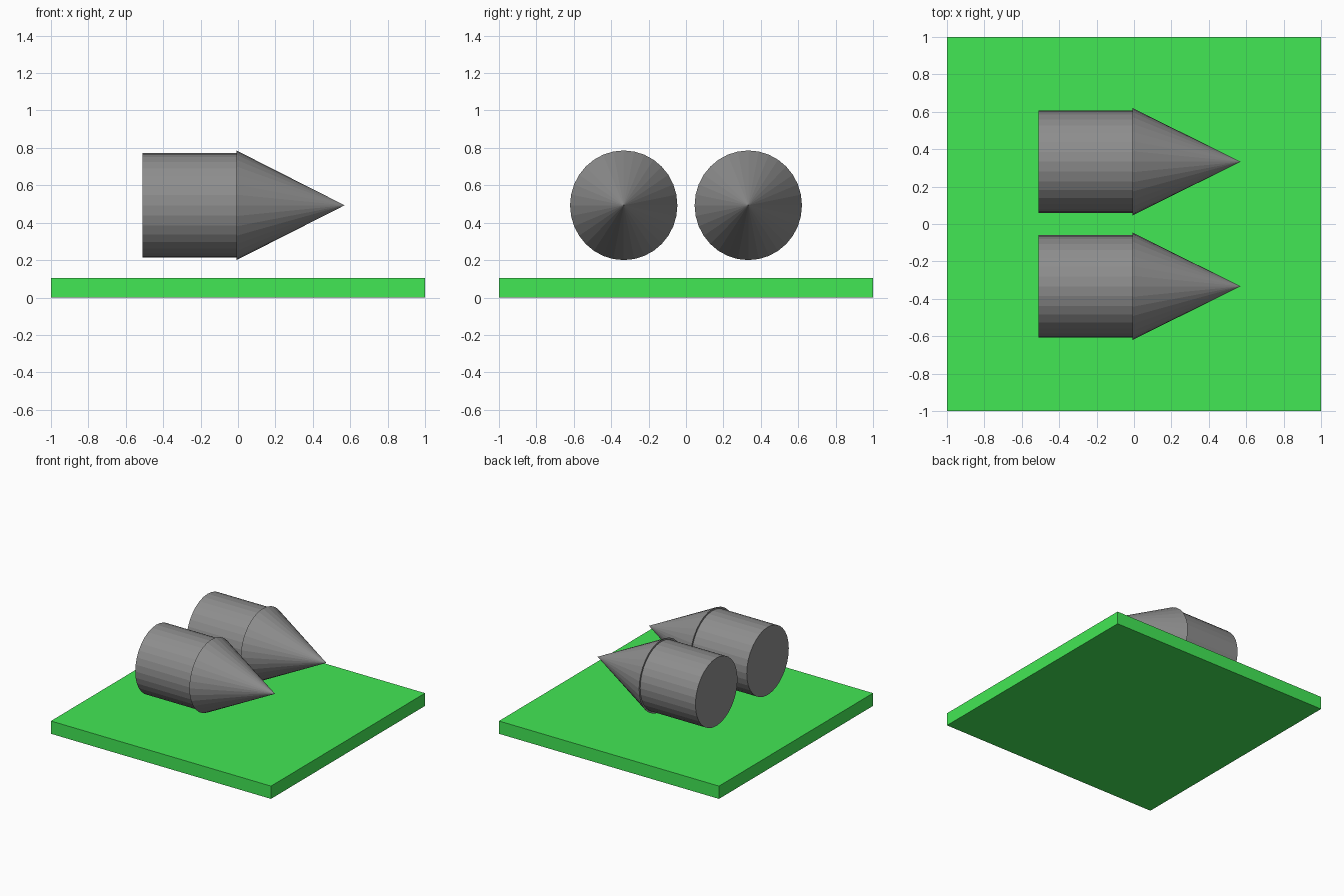
import bpy
import bmesh
from math import radians
from mathutils import Matrix

cube = bpy.data.objects.get("Cube")
if cube:
    bpy.data.objects.remove(cube, do_unlink=True)


def make_material(name, colour):
    mat = bpy.data.materials.new(name)
    mat.use_nodes = True
    mat.diffuse_color = colour
    mat.node_tree.nodes["Principled BSDF"].inputs["Base Color"].default_value = colour
    return mat


def add_object(name, bm, mat, location):
    mesh = bpy.data.meshes.new(name)
    bm.to_mesh(mesh)
    bm.free()
    mesh.materials.append(mat)
    obj = bpy.data.objects.new(name, mesh)
    obj.location = location
    bpy.context.collection.objects.link(obj)
    return obj


def tapered_part(name, x_start, x_end, radius_y, radius_z, tip, y):
    """Flat-sided cylinder or cone lying along x, slightly oval in section."""
    bm = bmesh.new()
    bmesh.ops.create_cone(bm, cap_ends=True, segments=32,
                          radius1=1, radius2=tip, depth=x_end - x_start)
    bm.transform(Matrix.Diagonal((1, radius_y, radius_z, 1))
                 @ Matrix.Rotation(radians(90), 4, "Y"))
    return add_object(name, bm, grey, ((x_start + x_end) / 2, y, 0.493))


green = make_material("grass green", (0.055, 0.8, 0.09, 1))
grey = make_material("mid grey", (0.27, 0.27, 0.27, 1))

# Square base slab
bm = bmesh.new()
bmesh.ops.create_cube(bm, size=1)
bm.transform(Matrix.Diagonal((2, 2, 0.105, 1)))
add_object("base_slab", bm, green, (0, 0, 0.0525))

# Two floating bodies, each with a wider pointed nose
for side, y in (("front", -0.333), ("back", 0.333)):
    tapered_part(side + "_body", -0.51, -0.005, 0.273, 0.279, 1, y)
    tapered_part(side + "_nose_cone", -0.008, 0.57, 0.287, 0.293, 0, y)
